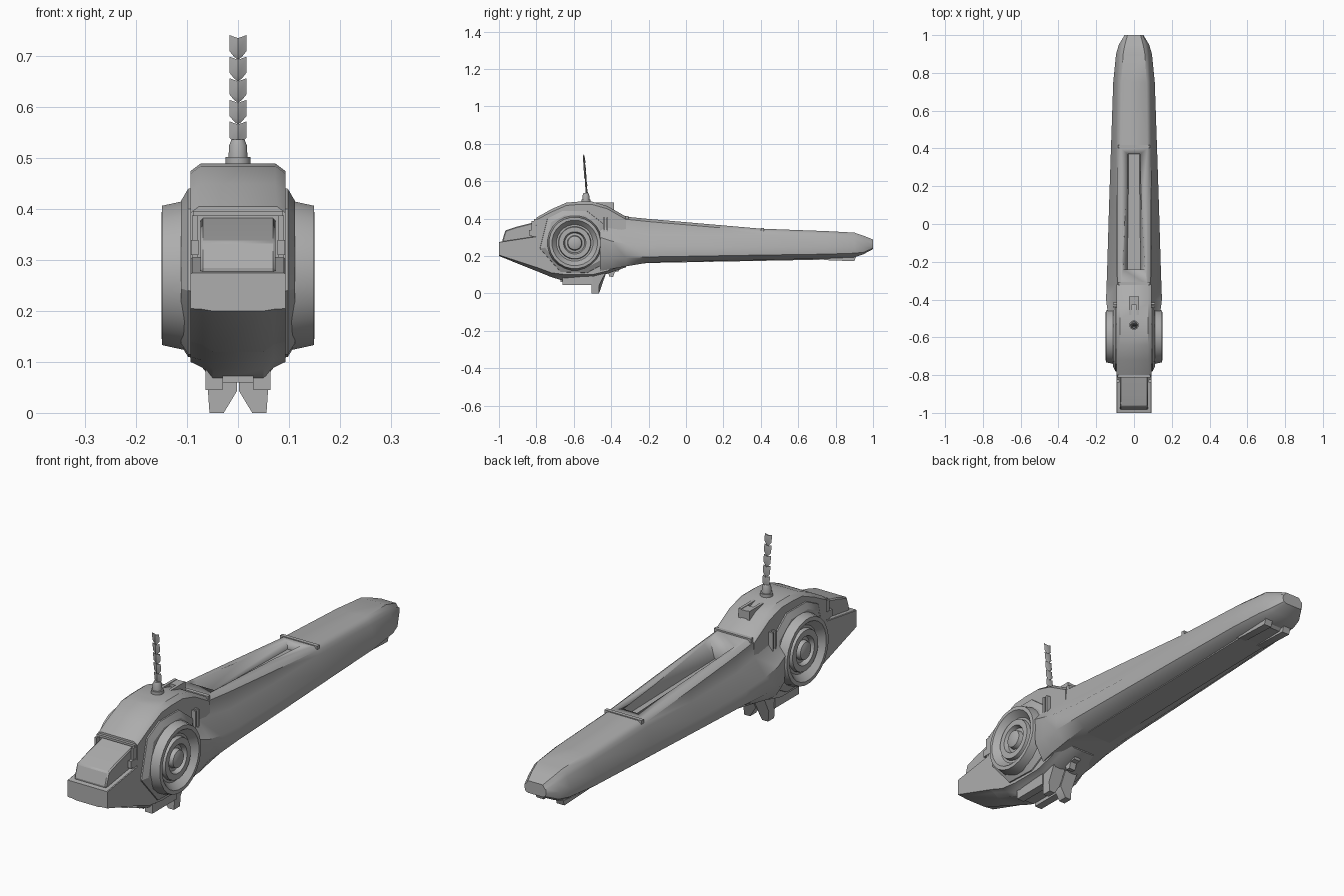
import bpy, bmesh, math
from mathutils import Vector, Matrix

if "Cube" in bpy.data.objects:
    bpy.data.objects.remove(bpy.data.objects["Cube"])

grey = bpy.data.materials.new("hull grey")
grey.use_nodes = True
GREY = (0.42, 0.42, 0.42, 1)
grey.diffuse_color = GREY
grey.node_tree.nodes["Principled BSDF"].inputs["Base Color"].default_value = GREY


def finish(name, bm, angle=32):
    bmesh.ops.recalc_face_normals(bm, faces=bm.faces)
    mesh = bpy.data.meshes.new(name)
    bm.to_mesh(mesh)
    bm.free()
    obj = bpy.data.objects.new(name, mesh)
    bpy.context.collection.objects.link(obj)
    mesh.materials.append(grey)
    bpy.ops.object.select_all(action="DESELECT")
    obj.select_set(True)
    bpy.context.view_layer.objects.active = obj
    bpy.ops.object.shade_smooth_by_angle(angle=math.radians(angle))
    return obj


def skin(bm, rings, closed=False):
    rows = [[bm.verts.new(p) for p in r] for r in rings]
    n = len(rows[0])
    pairs = list(zip(rows, rows[1:])) + ([(rows[-1], rows[0])] if closed else [])
    for a, b in pairs:
        for i in range(n):
            j = (i + 1) % n
            bm.faces.new((a[i], a[j], b[j], b[i]))
    if not closed:
        bm.faces.new(rows[0])
        bm.faces.new(rows[-1])


def loft(name, stations, section, angle=32):
    """Mirror half sections (x, z) and skin them along y."""
    rings = []
    for s in stations:
        half = section(*s[1:])
        ring = half + [(-x, z) for x, z in reversed(half)]
        rings.append([(x, s[0], z) for x, z in ring])
    bm = bmesh.new()
    skin(bm, rings)
    return finish(name, bm, angle)


def slab(name, profile, x0, x1, angle=32):
    """Side profile (y, z) extruded from x0 to x1."""
    bm = bmesh.new()
    skin(bm, [[(x, y, z) for y, z in profile] for x in (x0, x1)])
    return finish(name, bm, angle)


def box(name, x0, x1, y0, y1, z0, z1):
    return slab(name, [(y0, z0), (y1, z0), (y1, z1), (y0, z1)], x0, x1)


def lathe(name, profile, matrix, sides=24, angle=32):
    """Revolve (radius, height) about z, then place with a matrix."""
    bm = bmesh.new()
    skin(bm, [[matrix @ Vector((r * math.cos(a), r * math.sin(a), h)) for a in
               [math.tau * (i + 0.5) / sides for i in range(sides)]] for r, h in profile])
    return finish(name, bm, angle)


def cut(target, cutter):
    cutter.hide_render = True
    cutter.hide_viewport = True
    mod = target.modifiers.new("recess", "BOOLEAN")
    mod.object = cutter
    mod.operation = "DIFFERENCE"
    mod.solver = "EXACT"


# Head: nose ledge, step up to the brow, domed crown
def head_section(top, chamfer, low, keel):
    return [(0.093 - chamfer, top), (0.093, top - 0.75 * chamfer),
            (0.093, low), (0.07, low - 0.3 * (low - keel)), (0.05, keel)]


loft("head", [
    (-1.0, 0.275, 0.003, 0.205, 0.2), (-0.802, 0.305, 0.003, 0.14, 0.12),
    (-0.8, 0.405, 0.016, 0.14, 0.12), (-0.72, 0.45, 0.02, 0.11, 0.087),
    (-0.64, 0.485, 0.02, 0.1, 0.063), (-0.58, 0.49, 0.02, 0.1, 0.075),
    (-0.5, 0.49, 0.02, 0.1, 0.085), (-0.42, 0.467, 0.02, 0.12, 0.105),
    (-0.32, 0.41, 0.02, 0.16, 0.14)], head_section, 35)


# Long tapered hull
def hull_section(wt, top, shoulder, w, mid, lower, bottom):
    return [(wt * 0.8, top), (wt, top - 0.014), (wt + 0.006, shoulder), (w, mid),
            (w - 0.004, lower), (w * 0.68, bottom)]


hull = loft("hull", [
    (-0.46, 0.085, 0.42, 0.36, 0.14, 0.3, 0.19, 0.12),
    (-0.4, 0.085, 0.42, 0.35, 0.148, 0.28, 0.19, 0.13),
    (-0.32, 0.088, 0.41, 0.335, 0.145, 0.265, 0.19, 0.145),
    (-0.2, 0.09, 0.398, 0.315, 0.141, 0.255, 0.195, 0.165),
    (0.1, 0.09, 0.372, 0.31, 0.132, 0.25, 0.2, 0.172),
    (0.4, 0.088, 0.346, 0.315, 0.122, 0.25, 0.205, 0.178),
    (0.75, 0.083, 0.333, 0.305, 0.11, 0.25, 0.21, 0.187),
    (0.9, 0.072, 0.325, 0.295, 0.095, 0.25, 0.215, 0.193),
    (0.95, 0.06, 0.308, 0.285, 0.08, 0.25, 0.22, 0.21),
    (1.0, 0.043, 0.288, 0.272, 0.05, 0.255, 0.242, 0.237)], hull_section, 40)

# Tapered trough sunk into the hull top
bm = bmesh.new()
skin(bm, [[(-f, -0.24, z0), (f, -0.24, z0), (r, 0.37, z1), (-r, 0.37, z1)]
          for f, r, z0, z1 in ((0.035, 0.028, 0.325, 0.318), (0.066, 0.038, 0.43, 0.39))])
cut(hull, finish("trough_cutter", bm))

# Raised lips bordering the trough
for name, y, z in (("front_lip", -0.315, 0.411), ("rear_lip", 0.41, 0.345)):
    box(name, -0.086, 0.086, y - 0.008, y + 0.008, z - 0.03, z + 0.004)

# Cockpit canopy sunk between cheeks
canopy = slab("canopy", [(-0.98, 0.27), (-0.982, 0.285), (-0.965, 0.337), (-0.9, 0.358),
                         (-0.79, 0.385), (-0.79, 0.28)], -0.074, 0.074, 25)
bevel = canopy.modifiers.new("soft edges", "BEVEL")
bevel.width = 0.005
bevel.limit_method = "ANGLE"
box("brow_strip", -0.088, 0.088, -0.812, -0.795, 0.388, 0.397)

for side, s in (("left", 1), ("right", -1)):
    # Round side pod with stepped recess and hub
    turn = Matrix.Translation((0, -0.595, 0.27)) @ Matrix.Rotation(s * math.pi / 2, 4, "Y")
    lathe(side + "_pod", [(0.153, 0.05), (0.15, 0.095), (0.138, 0.149), (0.122, 0.15),
                          (0.098, 0.122), (0.088, 0.122), (0.085, 0.138), (0.06, 0.138),
                          (0.053, 0.12), (0.04, 0.122), (0.036, 0.14), (0.02, 0.146)],
          turn, 12 * 2, 28)
    # Shoulder fairing framing the pod
    bm = bmesh.new()
    outline = [(-0.78, 0.24), (-0.74, 0.4), (-0.66, 0.44), (-0.53, 0.44),
               (-0.44, 0.37), (-0.42, 0.17), (-0.53, 0.11), (-0.67, 0.115)]
    skin(bm, [[(s * x, -0.595 + (y + 0.595) * k, 0.27 + (z - 0.27) * k) for y, z in outline]
              for x, k in ((0.08, 1.02), (0.098, 1.0), (0.112, 0.86))])
    finish(side + "_pod_fairing", bm, 25)
    # Vent ribs behind the pod, cheek latch beside the canopy
    for i, y in enumerate((-0.443, -0.425)):
        box(f"{side}_vent_rib_{i}", s * 0.08, s * 0.112, y, y + 0.009, 0.31, 0.405)
    box(side + "_cheek_rail", s * 0.08, s * 0.09, -0.825, -0.79, 0.305, 0.388)
    box(side + "_cheek_latch", s * 0.078, s * 0.092, -0.84, -0.8, 0.31, 0.34)
    # Underside gear foot with inward slant
    bm = bmesh.new()
    skin(bm, [[(s * 0.002, y0, 0.043), (s * 0.028, y0, 0), (s * 0.056, y0, 0),
               (s * 0.059, y0, 0.043), (s * 0.062, y1, 0.13), (s * 0.002, y1, 0.13)]
              for y0, y1 in ((-0.505, -0.505), (-0.465, -0.42))])
    finish(side + "_gear_foot", bm)
    box(side + "_gear_pad", s * 0.03, s * 0.064, -0.66, -0.5, 0.045, 0.11)
    # Rails on the crown
    box(side + "_crown_rail", s * 0.014, s * 0.026, -0.49, -0.385, 0.44, 0.485)
    # Tail strake
    slab(side + "_tail_strake", [(0.7, 0.2), (0.74, 0.178), (0.9, 0.172), (0.91, 0.2)],
         s * 0.03, s * 0.065)

# Belly equipment
box("gear_bay", -0.03, 0.03, -0.67, -0.48, 0.06, 0.11)
slab("belly_gun", [(-0.42, 0.13), (-0.41, 0.09), (-0.39, 0.088), (-0.38, 0.115),
                   (-0.36, 0.118), (-0.35, 0.14)], -0.015, 0.015)
slab("keel", [(-0.24, 0.16), (-0.18, 0.163), (0.88, 0.183), (0.9, 0.2), (-0.24, 0.19)],
     -0.06, 0.06)
box("crown_block", -0.016, 0.016, -0.43, -0.385, 0.45, 0.483)

# Antenna: collar, socket and segmented leaning blade
lathe("antenna_collar", [(0.025, 0), (0.025, 0.02)],
      Matrix.Translation((0, -0.535, 0.483)), 16)
lathe("antenna_socket", [(0.019, 0), (0.018, 0.025), (0.013, 0.037)],
      Matrix.Translation((0, -0.535, 0.5)), 16)
bm = bmesh.new()
for i in range(5):
    rings = []
    for t, w, d in ((0, 0.008, 0.004), (0.25, 0.0165, 0.007), (1, 0.0165, 0.004)):
        z = 0.53 + (i + t) * 0.0424
        y = -0.53 - (z - 0.53) * 0.08
        rings.append([(-w, y, z), (0, y - d, z - 0.006), (w, y, z), (0, y + d, z - 0.006)])
    skin(bm, rings)
finish("antenna_blade", bm)
